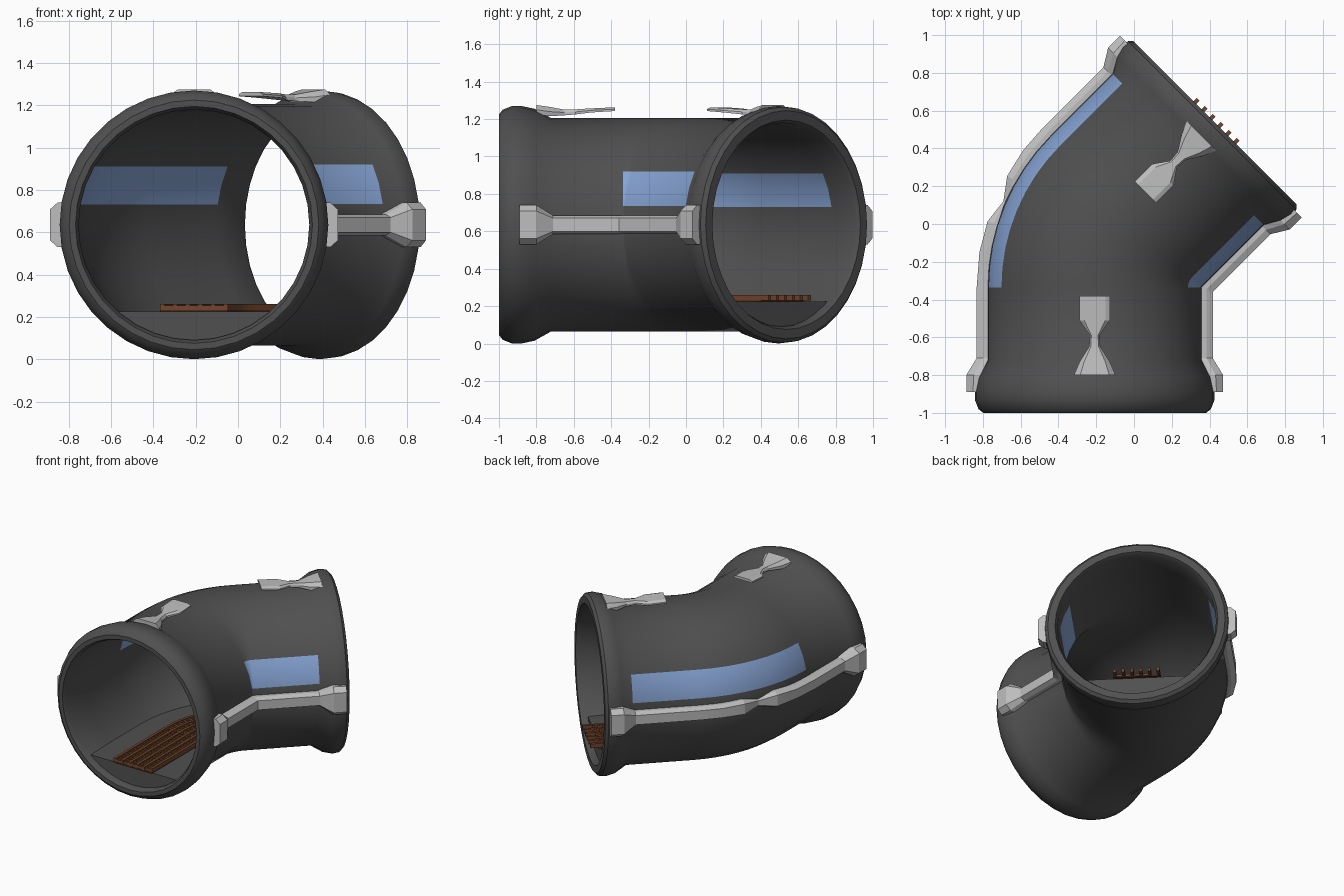
import bpy, bmesh, math
from mathutils import Vector

cube = bpy.data.objects.get("Cube")
if cube:
    bpy.data.objects.remove(cube)

R = 0.57                           # pipe radius, also the bend radius
LEG = 0.664                        # length of each straight leg
PIVOT = Vector((0.362, -0.336, 0.635))
BEND = math.radians(45)
SIDES = 36


def material(name, rgb):
    m = bpy.data.materials.new(name)
    m.use_nodes = True
    m.diffuse_color = (*rgb, 1)
    m.node_tree.nodes["Principled BSDF"].inputs["Base Color"].default_value = (*rgb, 1)
    return m


DARK = material("dark_grey", (0.08, 0.08, 0.08))
GLASS = material("window_blue", (0.24, 0.37, 0.66))
SILVER = material("light_grey", (0.52, 0.52, 0.52))
RUST = material("rust", (0.17, 0.06, 0.025))
DEEP_RUST = material("dark_rust", (0.06, 0.025, 0.012))


def place(t, u, h):
    """Point at t along the elbow (0 to 1 is the bend), u sideways, h up from the axis."""
    a = BEND * min(max(t, 0), 1)
    run = t if t < 0 else max(t - 1, 0)
    out = Vector((math.cos(a), -math.sin(a), 0))
    along = Vector((math.sin(a), math.cos(a), 0))
    return PIVOT + out * (u - R) + along * run + Vector((0, 0, h))


def front(s):
    return s - LEG


def back(s):
    return 1 + LEG - s


BEND_STEPS = [i / 8 for i in range(9)]


def finish(name, bm, mats, smooth=None):
    bmesh.ops.remove_doubles(bm, verts=bm.verts, dist=0.0003)
    bmesh.ops.recalc_face_normals(bm, faces=bm.faces)
    me = bpy.data.meshes.new(name)
    bm.to_mesh(me)
    bm.free()
    for m in mats:
        me.materials.append(m)
    ob = bpy.data.objects.new(name, me)
    bpy.context.collection.objects.link(ob)
    if smooth:
        bpy.ops.object.select_all(action="DESELECT")
        ob.select_set(True)
        bpy.context.view_layer.objects.active = ob
        bpy.ops.object.shade_smooth_by_angle(angle=math.radians(smooth))
    return ob


def loft(bm, loops, closed=False, rule=None):
    """Skin a row of point loops, capped at the ends unless closed."""
    rings = [[bm.verts.new(p) for p in loop] for loop in loops]
    n = len(rings[0])
    for i in range(len(rings) if closed else len(rings) - 1):
        a, b = rings[i], rings[(i + 1) % len(rings)]
        for j in range(n):
            k = (j + 1) % n
            f = bm.faces.new((a[j], a[k], b[k], b[j]))
            f.material_index = rule(i, j) if rule else 0
    if not closed:
        bm.faces.new(rings[0])
        bm.faces.new(rings[-1])


# Pipe elbow: flared outer skin, then back along the inner skin
outer = [(front(s), r) for s, r in
         ((0, 0.59), (0.02, 0.615), (0.07, 0.635), (0.12, 0.635), (0.19, 0.62), (0.28, R))]
outer += [(t, R) for t in BEND_STEPS]
outer += [(back(s), r) for s, r in
          ((0.2, R), (0.12, 0.62), (0.06, 0.635), (0.02, 0.63), (0, 0.61))]
inner = [(back(0), 0.56), (back(0.03), 0.545), (back(0.2), 0.55)]
inner += [(t, 0.55) for t in reversed(BEND_STEPS)]
inner += [(front(0.28), 0.55), (front(0.03), 0.545), (front(0), 0.56)]
profile = outer + inner


def window_rule(i, j):
    t0, t1 = profile[i][0], profile[(i + 1) % len(profile)][0]
    inside = min(t0, t1) >= front(0.281) and max(t0, t1) <= back(0.199)
    return 1 if inside and j in (1, 2, 15, 16) else 0


bm = bmesh.new()
loft(bm, [[place(t, r * math.cos(math.tau * j / SIDES), r * math.sin(math.tau * j / SIDES))
           for j in range(SIDES)] for t, r in profile], True, window_rule)
bmesh.ops.dissolve_degenerate(bm, dist=0.0003, edges=bm.edges)
finish("pipe_elbow", bm, [DARK, GLASS], 35)


def strap(name, rows, spot):
    """Chamfered bar; rows are (t, inner depth, outer depth, half width)."""
    bm = bmesh.new()
    loft(bm, [[spot(t, *c) for c in ((lo, -w), (lo, w), ((lo + hi) / 2, w), (hi, w * 0.7),
                                     (hi, -w * 0.7), ((lo + hi) / 2, -w))]
              for t, lo, hi, w in rows])
    finish(name, bm, [SILVER], 20)


# Side straps, flared over both flanges
FLARE = [(0.11, 0.61, 0.68, 0.105), (0.2, 0.6, 0.68, 0.105), (0.29, 0.56, 0.625, 0.05)]
head = [(front(s), *row) for s, *row in FLARE]
tail = [(back(s - 0.08), *row) for s, *row in reversed(FLARE)]
miter = 1 / math.cos(BEND / 2)
strap("left_strap",
      head + [(-0.03, 0.56, 0.625, 0.05),
              (0.5, 0.56, R + 0.055 * miter, 0.05),
              (1.03, 0.56, 0.625, 0.05)] + tail,
      lambda t, d, w: place(t, d, w))
pinch = [(t, 0.555, d, w) for t, d, w in
         ((0, 0.625, 0.05), (0.2, 0.625, 0.05), (0.38, 0.62, 0.06), (0.52, 0.578, 0.025),
          (0.66, 0.62, 0.055), (0.83, 0.625, 0.05), (1, 0.625, 0.05))]
strap("right_strap", head + pinch + tail, lambda t, d, w: place(t, -d, w))

# Top clips with pinched waists
CLIP = [(0.2, 0.59, 0.64, 0.11), (0.27, 0.58, 0.63, 0.08), (0.35, 0.585, 0.615, 0.03),
        (0.41, 0.59, 0.617, 0.025), (0.49, 0.6, 0.622, 0.08), (0.62, 0.608, 0.628, 0.08)]
for name, end, shift in (("front_top_clip", front, 0), ("back_top_clip", back, 0.1)):
    strap(name, [(end(s - shift), *row) for s, *row in CLIP], lambda t, d, w: place(t, w, d))

# Walkway floor filling the bottom of the pipe
arc = [math.radians(a) for a in range(-132, -47, 12)]
path = [front(0.05)] + BEND_STEPS + [back(0.05)]
bm = bmesh.new()
loft(bm, [[place(t, 0.552 * math.cos(a), 0.552 * math.sin(a)) for a in arc] for t in path])
finish("walkway_floor", bm, [DARK])


def box_run(bm, ts, u0, u1, h0, h1):
    loft(bm, [[place(t, u, h) for u, h in ((u0, h0), (u1, h0), (u1, h1), (u0, h1))] for t in ts])


# Rusty grating: backing plate, long bars and cross bars
grate_path = [front(0.04)] + BEND_STEPS + [back(0.03)]
bm = bmesh.new()
box_run(bm, grate_path, -0.16, 0.16, -0.412, -0.402)
finish("grating_plate", bm, [DEEP_RUST])

bm = bmesh.new()
for i in range(6):
    u = -0.15 + 0.06 * i
    box_run(bm, grate_path[:-1] + [back(-0.025)], u - 0.01, u + 0.01, -0.404, -0.375)
finish("grating_bars", bm, [RUST])

bm = bmesh.new()
count = 17
for i in range(count):
    s = 0.05 + i * (LEG - 0.06) / count
    for t in (front(s), back(s)):
        box_run(bm, [t - 0.008, t + 0.008], -0.16, 0.16, -0.404, -0.382)
for i in range(12):
    t = (i + 0.5) / 12
    box_run(bm, [t - 0.018, t + 0.018], -0.16, 0.16, -0.404, -0.382)
finish("grating_cross_bars", bm, [RUST])
